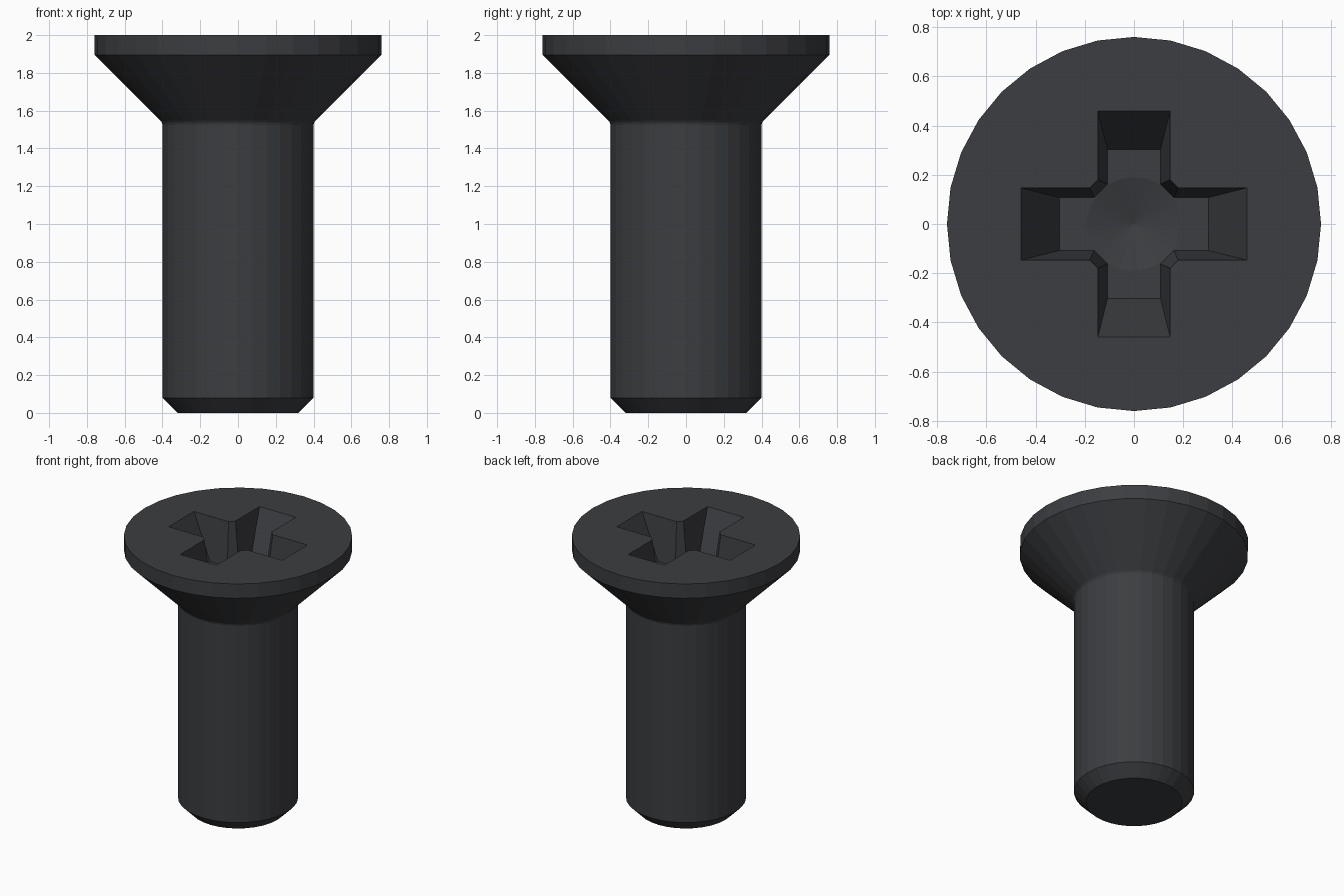
import bpy, bmesh
from math import cos, sin, pi

if "Cube" in bpy.data.objects:
    bpy.data.objects.remove(bpy.data.objects["Cube"])

TOP = 2.0
DEPTH = 0.31      # depth of the cross recess


def finish(name, rings):
    """Loft a closed solid through rings of points; single-point rings are tips."""
    bm = bmesh.new()
    loops = [[bm.verts.new(p) for p in r] for r in rings]
    for a, b in zip(loops, loops[1:]):
        n = max(len(a), len(b))
        for i in range(n):
            j = (i + 1) % n
            quad = [a[i % len(a)], a[j % len(a)], b[j % len(b)], b[i % len(b)]]
            bm.faces.new(list(dict.fromkeys(quad)))
    for end in (loops[0], loops[-1]):
        if len(end) > 2:
            bm.faces.new(end)
    bmesh.ops.recalc_face_normals(bm, faces=bm.faces)
    me = bpy.data.meshes.new(name)
    bm.to_mesh(me)
    bm.free()
    ob = bpy.data.objects.new(name, me)
    bpy.context.collection.objects.link(ob)
    return ob


def circle(r, z, n=32):
    if r == 0:
        return [(0, 0, z)]
    return [(r * cos(2 * pi * i / n), r * sin(2 * pi * i / n), z) for i in range(n)]


def cross(t, z):
    """Plus-shaped outline with clipped inner corners; t = 0 at top, 1 at floor."""
    length = 0.46 - 0.157 * t
    half = 0.147 - 0.039 * t
    inner = 0.18 - 0.018 * t
    arm = [(inner, -half), (length, -half), (length, half), (inner, half)]
    pts = []
    for k in range(4):
        c, s = ((1, 0), (0, 1), (-1, 0), (0, -1))[k]
        pts += [(x * c - y * s, x * s + y * c, z) for x, y in arm]
    return pts


# Screw body: chamfered tip, shank, small neck fillet, countersunk head
profile = [(0.32, 0), (0.4, 0.08), (0.4, 1.525), (0.403, 1.537), (0.41, 1.547),
           (0.76, 1.895), (0.76, TOP)]
screw = finish("countersunk_screw", [circle(r, z) for r, z in profile])

# Cutters: tapered cross recess and shallow conical pit in its floor
floor = TOP - DEPTH
recess = finish("recess_cutter", [cross(-0.1, TOP + 0.1 * DEPTH), cross(1, floor)])
pit = finish("pit_cutter", [circle(0.19, floor + 0.02, 64), circle(0.19, floor, 64),
                            circle(0, floor - 0.05)])
for cutter in (recess, pit):
    cutter.hide_render = True
    mod = screw.modifiers.new(cutter.name, 'BOOLEAN')
    mod.operation = 'DIFFERENCE'
    mod.solver = 'EXACT'
    mod.object = cutter

# Apply the cuts and remove the cutters
bpy.context.view_layer.update()
deps = bpy.context.evaluated_depsgraph_get()
mesh = bpy.data.meshes.new_from_object(screw.evaluated_get(deps))
screw.modifiers.clear()
screw.data = mesh
for cutter in (recess, pit):
    bpy.data.objects.remove(cutter)

# Blackened steel
mat = bpy.data.materials.new("black_steel")
mat.diffuse_color = (0.045, 0.047, 0.052, 1)
mat.use_nodes = True
mat.node_tree.nodes["Principled BSDF"].inputs["Base Color"].default_value = mat.diffuse_color
screw.data.materials.clear()
screw.data.materials.append(mat)
